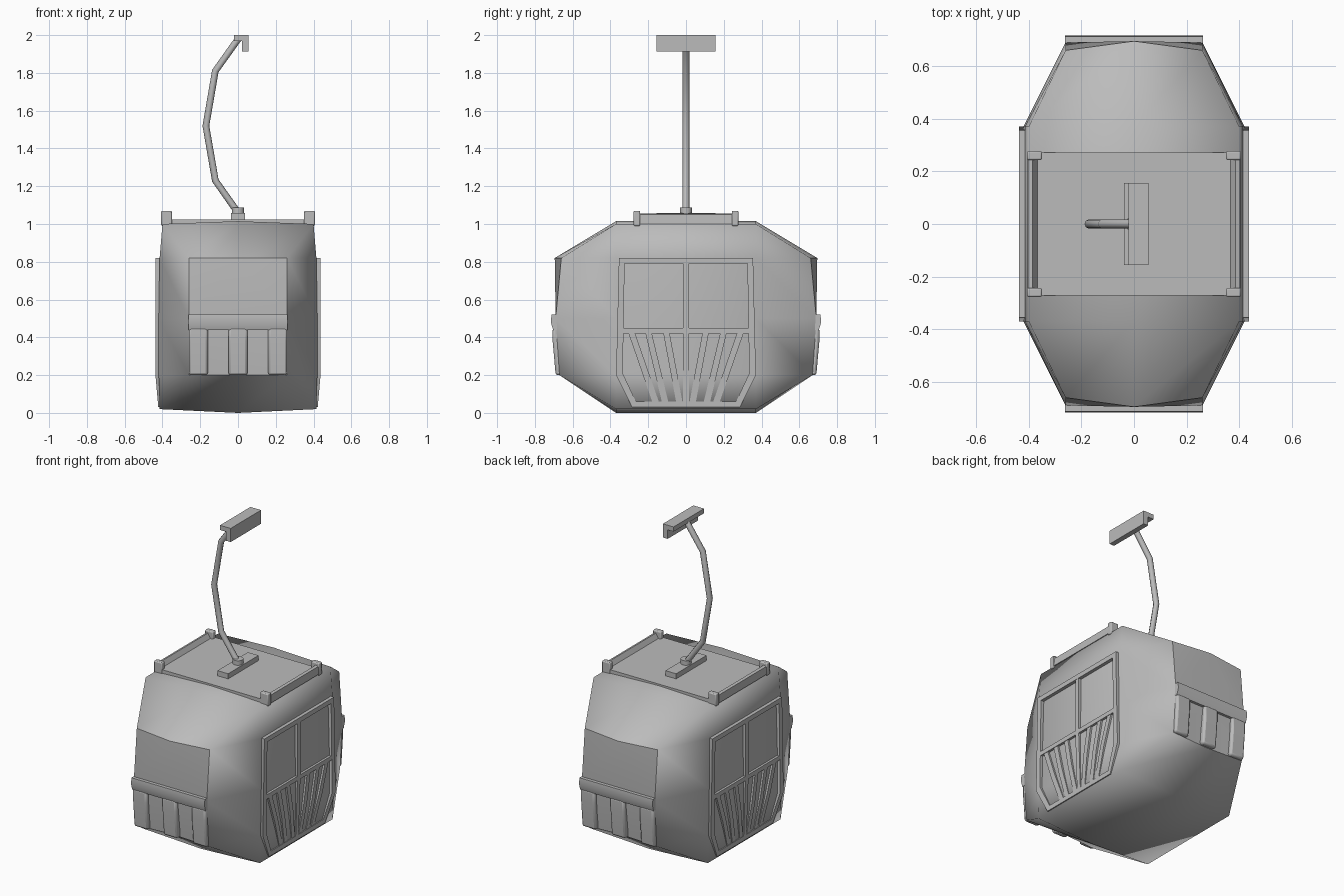
import bpy, bmesh
from mathutils import Vector

if "Cube" in bpy.data.objects:
    bpy.data.objects.remove(bpy.data.objects["Cube"], do_unlink=True)

grey = bpy.data.materials.new("plain grey")
grey.use_nodes = True
GREY = (0.5, 0.5, 0.5, 1)
grey.diffuse_color = GREY
for node in grey.node_tree.nodes:
    if node.type == 'BSDF_PRINCIPLED':
        node.inputs["Base Color"].default_value = GREY


def finish(name, bm, smooth=None, mirror=(False, False), bevel=0):
    """Turn a bmesh into an object; smooth is None, 'all' or an angle."""
    bmesh.ops.recalc_face_normals(bm, faces=bm.faces)
    mesh = bpy.data.meshes.new(name)
    bm.to_mesh(mesh)
    bm.free()
    ob = bpy.data.objects.new(name, mesh)
    bpy.context.collection.objects.link(ob)
    mesh.materials.append(grey)
    if bevel:
        mod = ob.modifiers.new("bevel", 'BEVEL')
        mod.width, mod.segments = bevel, 2
    if any(mirror):
        mod = ob.modifiers.new("mirror", 'MIRROR')
        mod.use_axis = (mirror[0], mirror[1], False)
        mod.use_mirror_merge = False
    if smooth == 'all':
        mesh.shade_smooth()
    elif smooth:
        bpy.ops.object.select_all(action='DESELECT')
        ob.select_set(True)
        bpy.context.view_layer.objects.active = ob
        bpy.ops.object.shade_smooth_by_angle(angle=smooth)
    return ob


def loft(bm, rings, closed=False):
    """Skin a list of equal-length point rings."""
    vs = [[bm.verts.new(p) for p in ring] for ring in rings]
    n = len(rings[0])
    pairs = list(zip(vs, vs[1:])) + ([(vs[-1], vs[0])] if closed else [])
    for a, b in pairs:
        for i in range(n):
            j = (i + 1) % n
            bm.faces.new((a[i], a[j], b[j], b[i]))
    if not closed:
        bm.faces.new(vs[0])
        bm.faces.new(vs[-1])


def box(name, lo, hi, **kw):
    bm = bmesh.new()
    loft(bm, [[(lo[0], lo[1], z), (hi[0], lo[1], z), (hi[0], hi[1], z), (lo[0], hi[1], z)]
              for z in (lo[2], hi[2])])
    return finish(name, bm, **kw)


def prism(name, profile, axis, lo, hi, **kw):
    """Extrude a profile along x or y; the profile holds the other two axes."""
    bm = bmesh.new()
    put = (lambda t, p: (t, *p)) if axis == 'x' else (lambda t, p: (p[0], t, p[1]))
    loft(bm, [[put(t, p) for p in profile] for t in (lo, hi)])
    return finish(name, bm, **kw)


# Cabin shell: a wide middle ring tapering to two bent end panels
half_mid = [(0.40, 1.0), (0.415, 0.82), (0.42, 0.5), (0.42, 0.2), (0.415, 0.02)]
half_end = [(0.26, 0.82), (0.26, 0.82), (0.26, 0.5), (0.26, 0.2), (0.26, 0.2)]
end_depth = {0.82: (0.695, 0.66), 0.5: (0.69, 0.69), 0.2: (0.655, 0.67)}


def section(half, top, bottom, depth):
    pts = [(0, top)] + half + [(0, bottom)] + [(-x, z) for x, z in reversed(half)]
    return [(x, depth(x, z), z) for x, z in pts]


def end_ring(s):
    return section(half_end, 0.82, 0.2, lambda x, z: s * end_depth[z][0 if x == 0 else 1])


def mid_ring(s):
    return section(half_mid, 1.015, 0.0, lambda x, z: s * 0.37)


bm = bmesh.new()
rings = [[bm.verts.new(p) for p in r]
         for r in (end_ring(-1), mid_ring(-1), mid_ring(1), end_ring(1))]
count = len(rings[0])
for a, b in zip(rings, rings[1:]):
    for i in range(count):
        j = (i + 1) % count
        bm.faces.new((a[i], a[j], b[j], b[i]))
for s, ring in ((-1, rings[0]), (1, rings[3])):
    centre = bm.verts.new((0, s * end_depth[0.5][0], 0.5))
    right, left = ring[1:6], ring[7:12]
    top, bottom = ring[0], ring[6]
    bm.faces.new((top, right[1], right[2], centre))
    bm.faces.new((centre, right[2], right[3], bottom))
    bm.faces.new((top, centre, left[2], left[3]))
    bm.faces.new((centre, bottom, left[1], left[2]))
bmesh.ops.remove_doubles(bm, verts=bm.verts, dist=0.001)
bmesh.ops.dissolve_degenerate(bm, edges=bm.edges, dist=0.001)
# crisp outline around each end window
for e in bm.edges:
    ends = [abs(f.calc_center_median().y) > 0.6 for f in e.link_faces]
    if any(ends) and not all(ends):
        e.smooth = False
finish("cabin_shell", bm, smooth='all')

# Ski racks on both ends: rounded top rail and three uprights
prism("rack_rail", [(-0.66, 0.44), (-0.703, 0.44), (-0.716, 0.48), (-0.712, 0.52), (-0.68, 0.52)],
      'x', -0.262, 0.262, smooth=0.9, mirror=(False, True))
upright = [(-0.66, 0.45), (-0.706, 0.45), (-0.706, 0.38), (-0.69, 0.2), (-0.65, 0.2)]
for label, x0, x1 in (("left", 0.16, 0.26), ("middle", -0.05, 0.05), ("right", -0.26, -0.16)):
    prism("rack_upright_" + label, upright, 'x', x0, x1, smooth=0.9,
          mirror=(False, True), bevel=0.012)


# Doors: mitred frame, mullion, cross rail and slanted slats
def door_x(z):
    return 0.437 if z > 0.2 else 0.437 - 0.015 * (0.2 - z) / 0.17


def door_bar(name, p, q, width, proud):
    a, b = Vector(p), Vector(q)
    d = (b - a).normalized()
    side = Vector((-d.y, d.x)) * width / 2
    bm = bmesh.new()
    rows = []
    for c in (a, a.lerp(b, 0.5), b):
        x = door_x(c.y) - proud
        rows.append([(x, *(c + side)), (x, *(c - side)),
                     (x - 0.03, *(c - side)), (x - 0.03, *(c + side))])
    loft(bm, rows)
    finish(name, bm, smooth=0.6, mirror=(True, False))


outer = [(-0.355, 0.82), (0.355, 0.82), (0.37, 0.2), (0.285, 0.03), (-0.285, 0.03), (-0.37, 0.2)]
inner = [(-0.325, 0.79), (0.325, 0.79), (0.335, 0.21), (0.265, 0.06), (-0.265, 0.06), (-0.335, 0.21)]
bm = bmesh.new()
loft(bm, [[(door_x(o[1]) - 0.035, *o), (door_x(o[1]), *o),
           (door_x(o[1]), *i), (door_x(o[1]) - 0.035, *i)]
          for o, i in zip(outer, inner)], closed=True)
finish("door_frame", bm, smooth=0.6, mirror=(True, False))
door_bar("door_mullion", (0, 0.05), (0, 0.8), 0.03, 0.002)
door_bar("door_cross_rail", (-0.33, 0.435), (0.33, 0.435), 0.028, 0.002)
for n, (top, low) in enumerate(((0.105, 0.035), (0.2, 0.11), (0.29, 0.16))):
    for label, s in (("front", -1), ("back", 1)):
        door_bar(f"door_slat_{label}_{n + 1}", (s * top, 0.43), (s * low, 0.055), 0.033, 0.005)

# Roof: flat panel with side rails and corner posts
box("roof_panel", (-0.40, -0.272, 0.985), (0.40, 0.272, 1.025))
prism("roof_rail", [(0.352, 1.0), (0.405, 1.0), (0.402, 1.05), (0.385, 1.055)],
      'y', -0.26, 0.26, mirror=(True, False))
box("roof_post", (0.35, 0.243, 0.99), (0.407, 0.277, 1.07), mirror=(True, True),
    bevel=0.006, smooth=0.6)

# Hanger: base plate, collar, bent arm and grip
box("hanger_base", (-0.038, -0.155, 1.02), (0.038, 0.155, 1.058))
bm = bmesh.new()
bmesh.ops.create_cone(bm, cap_ends=True, segments=12, radius1=0.033, radius2=0.033, depth=0.04)
bmesh.ops.translate(bm, verts=bm.verts, vec=(0, 0, 1.067))
finish("hanger_collar", bm, smooth=0.6)

arm_path = [(0, 1.06), (-0.12, 1.23), (-0.17, 1.52), (-0.12, 1.81), (0.005, 1.985)]
path = [Vector(p) for p in arm_path]
bm = bmesh.new()
rows = []
octagon = [Vector((1, 0)), Vector((0.7, 0.7)), Vector((0, 1)), Vector((-0.7, 0.7)),
           Vector((-1, 0)), Vector((-0.7, -0.7)), Vector((0, -1)), Vector((0.7, -0.7))]
for i, p in enumerate(path):
    d = (path[min(i + 1, len(path) - 1)] - path[max(i - 1, 0)]).normalized()
    rows.append([(p.x + d.y * o.x * 0.018, o.y * 0.018, p.y - d.x * o.x * 0.018)
                 for o in octagon])
loft(bm, rows)
finish("hanger_arm", bm, smooth=0.9)

prism("cable_grip", [(-0.02, 1.97), (0.022, 1.97), (0.022, 1.912), (0.056, 1.912),
                     (0.056, 2.0), (-0.02, 2.0)], 'y', -0.155, 0.155)
